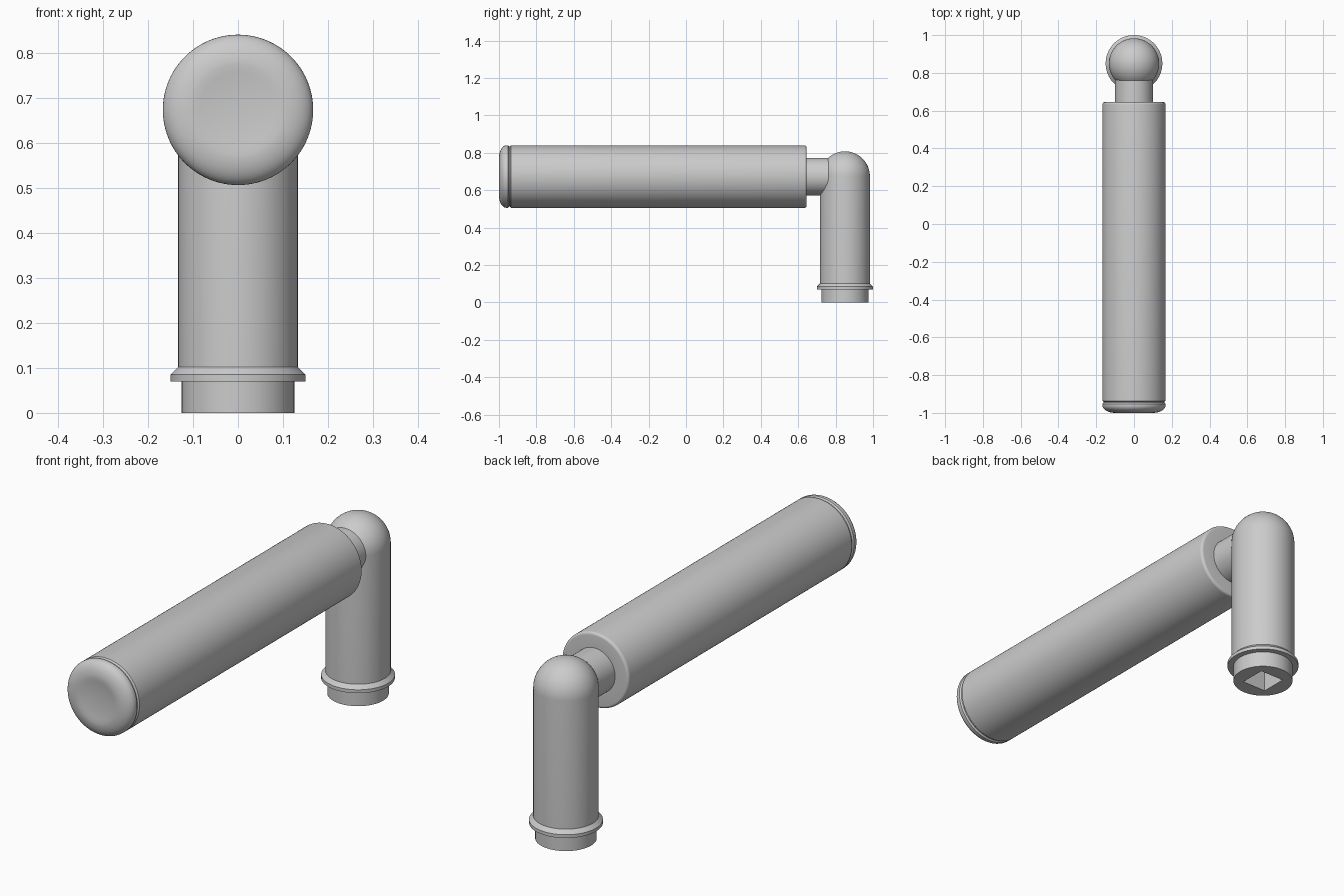
import bpy, bmesh, math
from mathutils import Matrix

if "Cube" in bpy.data.objects:
    bpy.data.objects.remove(bpy.data.objects["Cube"])

SEG = 96
POST_Y, AXIS_Z = 0.85, 0.673


def lathe(name, profile, matrix):
    """Revolve (radius, height) points about z, then place with matrix."""
    bm = bmesh.new()
    verts = [bm.verts.new((r, 0, h)) for r, h in profile]
    edges = [bm.edges.new(p) for p in zip(verts, verts[1:])]
    bmesh.ops.spin(bm, geom=verts + edges, cent=(0, 0, 0), axis=(0, 0, 1),
                   angle=math.tau, steps=SEG, use_merge=True)
    bmesh.ops.remove_doubles(bm, verts=bm.verts, dist=1e-5)
    bmesh.ops.transform(bm, matrix=matrix, verts=bm.verts)
    bmesh.ops.recalc_face_normals(bm, faces=bm.faces)
    mesh = bpy.data.meshes.new(name)
    bm.to_mesh(mesh)
    bm.free()
    obj = bpy.data.objects.new(name, mesh)
    bpy.context.collection.objects.link(obj)
    return obj


def arc(cr, ch, rr, rh, a0, a1, n):
    """Elliptical arc of profile points; angles in degrees."""
    return [(cr + rr * math.cos(math.radians(a0 + (a1 - a0) * i / n)),
             ch + rh * math.sin(math.radians(a0 + (a1 - a0) * i / n)))
            for i in range(n + 1)]


def smooth(obj):
    bpy.ops.object.select_all(action='DESELECT')
    obj.select_set(True)
    bpy.context.view_layer.objects.active = obj
    bpy.ops.object.shade_smooth_by_angle(angle=math.radians(30))


# Upright post: plug, flared collar, shaft and domed top
dome = arc(0, AXIS_Z + 0.002, 0.133, 0.133, 0, 90, 16)
dome[-1] = (0, dome[-1][1])
post = lathe("post", [(0, 0), (0.125, 0), (0.125, 0.07), (0.15, 0.07),
                      (0.15, 0.085), (0.133, 0.102)] + dome,
             Matrix.Translation((0, POST_Y, 0)))

# Square socket cut into the plug
bpy.ops.mesh.primitive_cube_add(size=1, location=(0, POST_Y, 0.1))
cutter = bpy.context.object
cutter.name = "socket_cutter"
cutter.scale = (0.118, 0.118, 0.4)
cut = post.modifiers.new("socket", 'BOOLEAN')
cut.operation, cut.object, cut.solver = 'DIFFERENCE', cutter, 'EXACT'
bpy.context.view_layer.objects.active = post
bpy.ops.object.modifier_apply(modifier="socket")
bpy.data.objects.remove(cutter)
smooth(post)

# Horizontal grip along y: dished end, rounded cap, groove, barrel and neck
along_y = Matrix.Translation((0, 0, AXIS_Z)) @ Matrix.Rotation(-math.pi / 2, 4, 'X')
dish = [(0.1 * i / 6, -0.993 - 0.007 * (i / 6) ** 2) for i in range(7)]
cap = arc(0.1, -0.96, 0.067, 0.04, -90, 0, 10)[1:]
back_edge = arc(0.155, 0.633, 0.012, 0.012, 0, 90, 5)
grip = lathe("grip", dish + cap + [(0.167, -0.952), (0.161, -0.946), (0.161, -0.942),
                                   (0.167, -0.936)] + back_edge +
             [(0.1, 0.645), (0.1, 0.77), (0, 0.77)], along_y)
smooth(grip)
